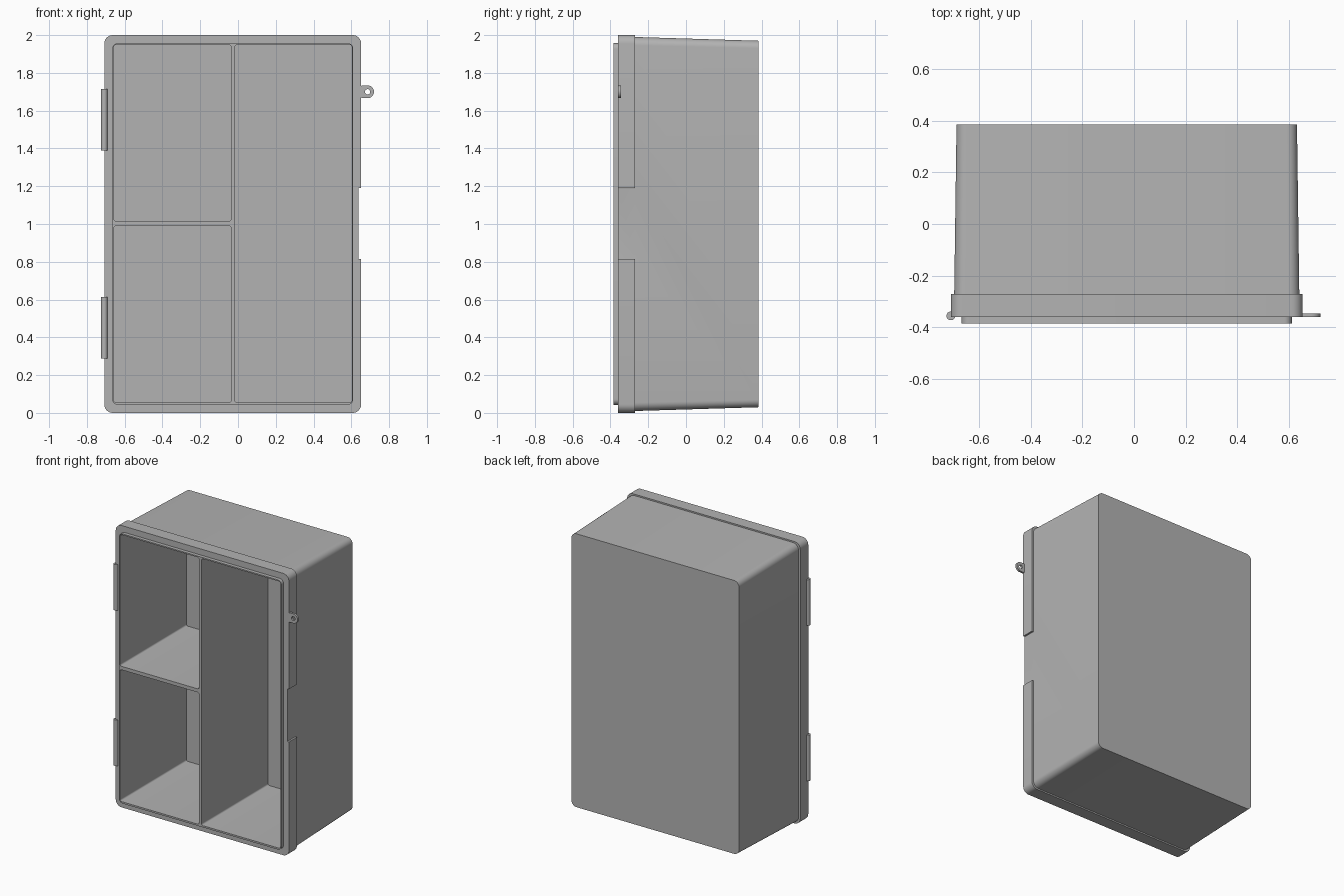
import bpy, bmesh, math
from mathutils import Matrix, Vector

cube = bpy.data.objects.get("Cube")
if cube:
    bpy.data.objects.remove(cube, do_unlink=True)

grey = bpy.data.materials.new("plain grey")
grey.use_nodes = True
grey.diffuse_color = (0.45, 0.45, 0.45, 1)
grey.node_tree.nodes["Principled BSDF"].inputs["Base Color"].default_value = (0.45, 0.45, 0.45, 1)

MID = -0.028          # x centre of the tray
FRONT, BACK = -0.385, 0.385


def finish(name, bm):
    bmesh.ops.recalc_face_normals(bm, faces=bm.faces)
    mesh = bpy.data.meshes.new(name)
    bm.to_mesh(mesh)
    bm.free()
    mesh.materials.append(grey)
    ob = bpy.data.objects.new(name, mesh)
    bpy.context.collection.objects.link(ob)
    return ob


def rounded_loop(bm, cx, cz, hx, hz, r, y, steps=8):
    """Ring of vertices around a rounded rectangle facing the front."""
    ring = []
    for q, (sx, sz) in enumerate([(1, 1), (-1, 1), (-1, -1), (1, -1)]):
        for i in range(steps + 1):
            a = math.pi / 2 * (q + i / steps)
            ring.append(bm.verts.new((cx + sx * (hx - r) + r * math.cos(a), y,
                                      cz + sz * (hz - r) + r * math.sin(a))))
    return ring


def loft(name, sections):
    """Solid through a list of rounded rectangles."""
    bm = bmesh.new()
    rings = [rounded_loop(bm, *s) for s in sections]
    for a, b in zip(rings, rings[1:]):
        for i in range(len(a)):
            j = (i + 1) % len(a)
            bm.faces.new((a[i], a[j], b[j], b[i]))
    bm.faces.new(rings[0])
    bm.faces.new(rings[-1])
    return finish(name, bm)


def box_section(x0, x1, z0, z1, r, y):
    return ((x0 + x1) / 2, (z0 + z1) / 2, (x1 - x0) / 2, (z1 - z0) / 2, r, y)


def cut(target, cutter):
    mod = target.modifiers.new("cut", "BOOLEAN")
    mod.operation = "DIFFERENCE"
    mod.solver = "EXACT"
    mod.object = cutter
    bpy.context.view_layer.objects.active = target
    bpy.ops.object.modifier_apply(modifier=mod.name)
    bpy.data.objects.remove(cutter, do_unlink=True)


def smooth(ob):
    bpy.ops.object.select_all(action="DESELECT")
    ob.select_set(True)
    bpy.context.view_layer.objects.active = ob
    bpy.ops.object.shade_smooth_by_angle(angle=math.radians(30))


# Tapered tray with its flange and raised sealing lip
tray = loft("divided_tray", [
    (MID, 1, 0.658, 0.97, 0.04, BACK),
    (MID, 1, 0.667, 0.99, 0.045, -0.27),
    (MID, 1, 0.68, 1.0, 0.045, -0.27),
    (MID, 1, 0.68, 1.0, 0.045, -0.36),
    (MID, 1, 0.638, 0.957, 0.03, -0.36),
    (MID, 1, 0.638, 0.957, 0.03, FRONT),
])

# Three compartments: two stacked on one side, one tall on the other
for x0, x1, z0, z1 in [(-0.657, -0.037, 0.055, 0.99),
                       (-0.657, -0.037, 1.015, 1.948),
                       (-0.017, 0.603, 0.055, 1.948)]:
    cut(tray, loft("compartment_cutter", [box_section(x0, x1, z0, z1, 0.012, y)
                                          for y in (FRONT - 0.1, 0.36)]))

# Latch notch in the flange
cut(tray, loft("notch_cutter", [box_section(0.639, 0.75, 0.815, 1.19, 0.001, y)
                                for y in (-0.45, -0.268)]))
smooth(tray)

# Hinge barrels
for name, z in (("upper_hinge", 1.553), ("lower_hinge", 0.45)):
    bm = bmesh.new()
    bmesh.ops.create_cone(bm, cap_ends=True, segments=24, radius1=0.017, radius2=0.017,
                          depth=0.326, matrix=Matrix.Translation((-0.708, -0.355, z)))
    smooth(finish(name, bm))

# Hanging eyelet: round tab with a hole, widening into the flange
bm = bmesh.new()
c, r, hole = Vector((0.686, 1.7)), 0.034, 0.014
outer, inner = [], []
for i in range(32):
    a = 2 * math.pi * i / 32
    d = Vector((math.cos(a), math.sin(a)))
    p = c + d * r
    if d.x < -0.3:
        p = Vector((0.645 if d.x < -0.6 else 0.66, c.y + r * max(-1, min(1, d.y * 1.2))))
    q = c + d * hole
    outer.append([bm.verts.new((p.x, y, p.y)) for y in (-0.36, -0.345)])
    inner.append([bm.verts.new((q.x, y, q.y)) for y in (-0.36, -0.345)])
for i in range(32):
    j = (i + 1) % 32
    for k in (0, 1):
        bm.faces.new((outer[i][k], outer[j][k], inner[j][k], inner[i][k]))
    for ring in (outer, inner):
        bm.faces.new((ring[i][0], ring[j][0], ring[j][1], ring[i][1]))
smooth(finish("hanging_eyelet", bm))
